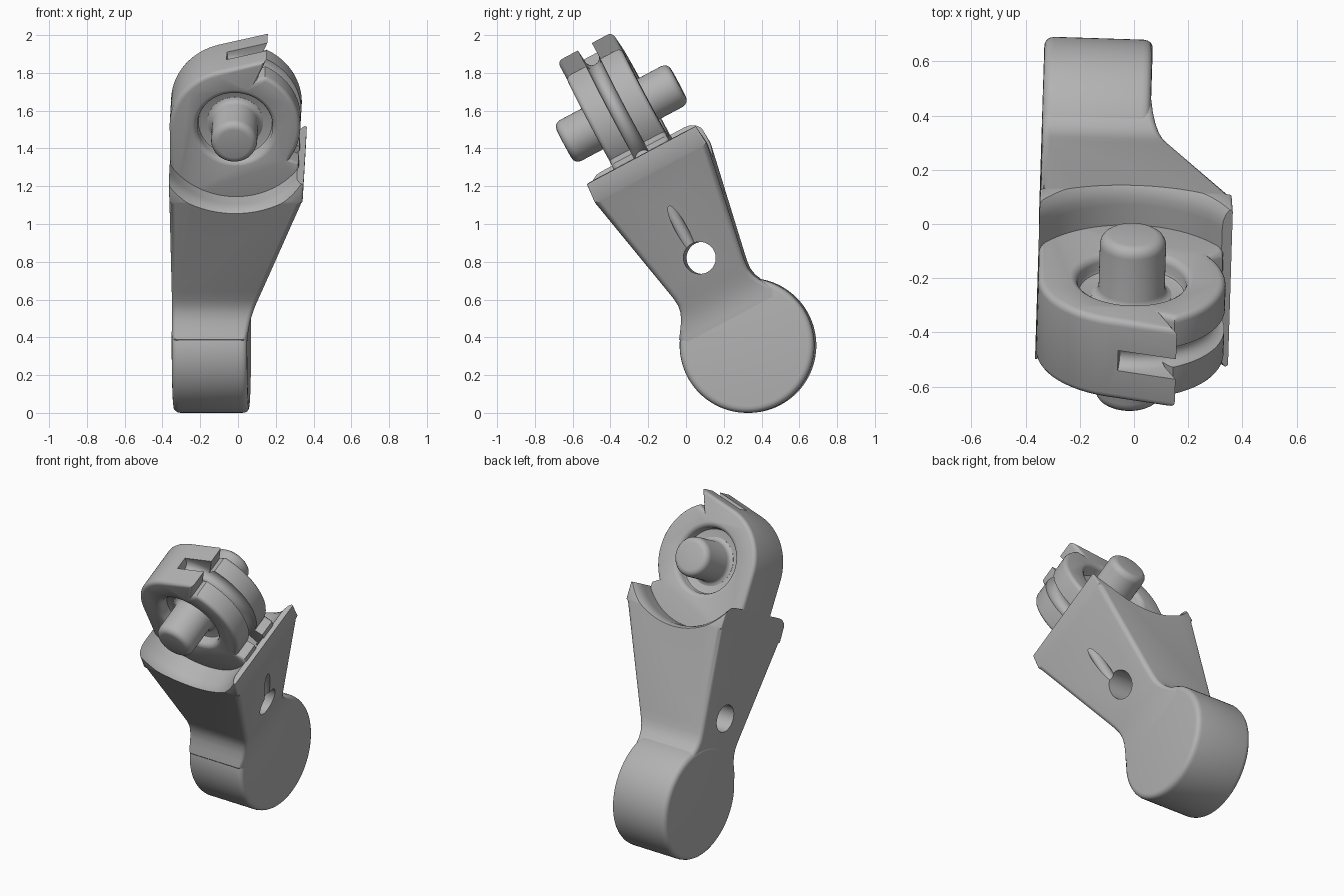
import bpy, bmesh
from math import sin, cos, pi, radians, sqrt
from mathutils import Matrix

if "Cube" in bpy.data.objects:
    bpy.data.objects.remove(bpy.data.objects["Cube"], do_unlink=True)

grey = bpy.data.materials.new("plain_grey")
grey.use_nodes = True
COLOUR = (0.45, 0.45, 0.45, 1)
grey.diffuse_color = COLOUR
grey.node_tree.nodes["Principled BSDF"].inputs["Base Color"].default_value = COLOUR

CX = -0.012        # wheel centre; local frame: y = pin axis, z = along the lever
LEFT = -0.36


def loft(name, rings, bevel=0, closed_caps=True):
    """Skin a list of equal rings of points into a closed solid."""
    bm = bmesh.new()
    rows = [[bm.verts.new(p) for p in ring] for ring in rings]
    n = len(rows[0])
    for a, b in zip(rows, rows[1:]):
        for i in range(n):
            j = (i + 1) % n
            bm.faces.new((a[i], a[j], b[j], b[i]))
    caps = [bm.faces.new(rows[0]), bm.faces.new(rows[-1])]
    bmesh.ops.recalc_face_normals(bm, faces=bm.faces)
    if bevel:
        edges = list({e for f in caps for e in f.edges})
        bmesh.ops.bevel(bm, geom=edges, offset=bevel, segments=4, profile=0.5,
                        affect='EDGES', clamp_overlap=False)
        bmesh.ops.recalc_face_normals(bm, faces=bm.faces)
    mesh = bpy.data.meshes.new(name)
    bm.to_mesh(mesh)
    bm.free()
    mesh.materials.append(grey)
    ob = bpy.data.objects.new(name, mesh)
    bpy.context.collection.objects.link(ob)
    return ob


def circle(axis, t, r, a=0.0, b=0.0, n=64):
    """Ring of radius r at distance t along an axis, centred on (a, b)."""
    pts = []
    for i in range(n):
        p, q = a + r * cos(2 * pi * i / n), b + r * sin(2 * pi * i / n)
        pts.append({'x': (t, p, q), 'y': (p, t, q), 'z': (p, q, t)}[axis])
    return pts


def lathe(name, axis, profile, a=0.0, b=0.0, n=64):
    return loft(name, [circle(axis, t, r, a, b, n) for t, r in profile])


def mirrored(half):
    """Profile from the centre outwards, repeated on the other side."""
    return [(-t, r) for t, r in reversed(half)] + half


def cut(ob, *cutters):
    for c in cutters:
        m = ob.modifiers.new("cut", 'BOOLEAN')
        m.operation, m.solver, m.object = 'DIFFERENCE', 'EXACT', c
        c.hide_render = True
    bpy.context.view_layer.update()
    dg = bpy.context.evaluated_depsgraph_get()
    mesh = bpy.data.meshes.new_from_object(ob.evaluated_get(dg))
    ob.modifiers.clear()
    ob.data = mesh
    for c in cutters:
        bpy.data.objects.remove(c, do_unlink=True)


def section(w, half, right, r):
    """Rounded rectangular cross-section of the arm."""
    pts = []
    for k, (sx, sy) in enumerate([(1, 1), (-1, 1), (-1, -1), (1, -1)]):
        x = right - r if sx > 0 else LEFT + r
        y = sy * (half - r)
        top = 0.06 if w > -0.3 and sx < 0 else 0
        for i in range(6):
            t = (k + i / 5) * pi / 2
            pts.append((x + r * cos(t), y + r * sin(t), w + top))
    return pts


# Round foot at the lower end
foot = lathe("round_foot", 'x', [
    (-0.362, 0.322), (-0.360, 0.336), (-0.351, 0.348), (-0.340, 0.354), (-0.325, 0.357),
    (0.003, 0.357), (0.018, 0.354), (0.029, 0.348), (0.036, 0.336), (0.038, 0.322)],
    0.012, -1.397, 96)

# Flaring arm with a flat side plate at its upper end
arm = loft("arm", [section(*s) for s in [
    (-1.3, 0.27, 0.034, 0.03), (-1.2, 0.29, 0.040, 0.03), (-1.16, 0.262, 0.047, 0.03),
    (-1.12, 0.235, 0.058, 0.03), (-1.08, 0.217, 0.072, 0.03), (-1.04, 0.21, 0.088, 0.03),
    (-1.0, 0.213, 0.104, 0.03), (-0.95, 0.222, 0.123, 0.03), (-0.365, 0.334, 0.342, 0.03),
    (-0.355, 0.335, 0.346, 0.01), (-0.25, 0.327, 0.352, 0.01)]])
saddle = lathe("saddle_cutter", 'y', mirrored([
    (0.25, 0.41), (0.28, 0.412), (0.31, 0.421), (0.33, 0.434), (0.36, 0.456)]), CX, 0, 128)
cross_hole = lathe("cross_hole_cutter", 'x', [(-0.6, 0.085), (0.6, 0.085)], 0.012, -0.872)
cable_hole = loft("cable_hole_cutter", [circle('z', -0.9, 0.032, 0.188),
                                        circle('z', -0.15, 0.032, 0.298)])
cut(arm, saddle, cross_hole, cable_hole)

# Wheel-shaped head with a straight back, a tooth on top and a stop below
R = 0.346


def arc(start, end, steps):
    angles = [radians(start + (end - start) * i / steps) for i in range(steps + 1)]
    return [(CX + R * cos(t), R * sin(t)) for t in angles]


outline = ([(LEFT + 0.002, -0.46)] + arc(180, 105, 18) + [(0.16, 0.4), (0.11, 0.285)]
           + arc(62, -34, 28) + [(0.32, -0.22), (0.325, -0.3), (0.22, -0.46)])
head = loft("wheel_head", [[(x, y, z) for x, z in outline] for y in (-0.166, 0.166)], 0.025)

# Cable groove round the rim, and a dished recess on each face
groove_profile = [(0.5, -0.042), (0.335, -0.042), (0.312, -0.034), (0.298, -0.018), (0.294, 0),
                  (0.298, 0.018), (0.312, 0.034), (0.335, 0.042), (0.5, 0.042)]
groove = loft("groove_cutter", [
    [(CX + r * cos(t), y, r * sin(t)) for r, y in groove_profile]
    for t in [radians(-50 + 3 * i) for i in range(50)]])
recesses = [lathe("recess_cutter", 'y', [
    (s * y, r) for y, r in [(0.095, 0.185), (0.099, 0.195), (0.108, 0.2), (0.14, 0.2),
                            (0.154, 0.206), (0.163, 0.218), (0.168, 0.235), (0.25, 0.235)]], CX)
    for s in (-1, 1)]
cut(head, groove, *recesses)

# Pivot pin with rounded ends and filleted roots
pin = lathe("pivot_pin", 'y', mirrored([
    (0.08, 0.15), (0.096, 0.148), (0.101, 0.136), (0.11, 0.127), (0.126, 0.122),
    (0.303, 0.122), (0.318, 0.119), (0.331, 0.111), (0.340, 0.099), (0.343, 0.084)]), CX)

# Tilt everything into place and smooth the rounded surfaces
place = (Matrix.Translation((0, -0.343, 1.585)) @ Matrix.Rotation(radians(-1.8), 4, 'Z')
         @ Matrix.Rotation(radians(28), 4, 'X'))
bpy.ops.object.select_all(action='DESELECT')
for ob in (foot, arm, head, pin):
    ob.data.transform(place)
    ob.select_set(True)
    bpy.context.view_layer.objects.active = ob
bpy.ops.object.shade_smooth_by_angle(angle=radians(32))
